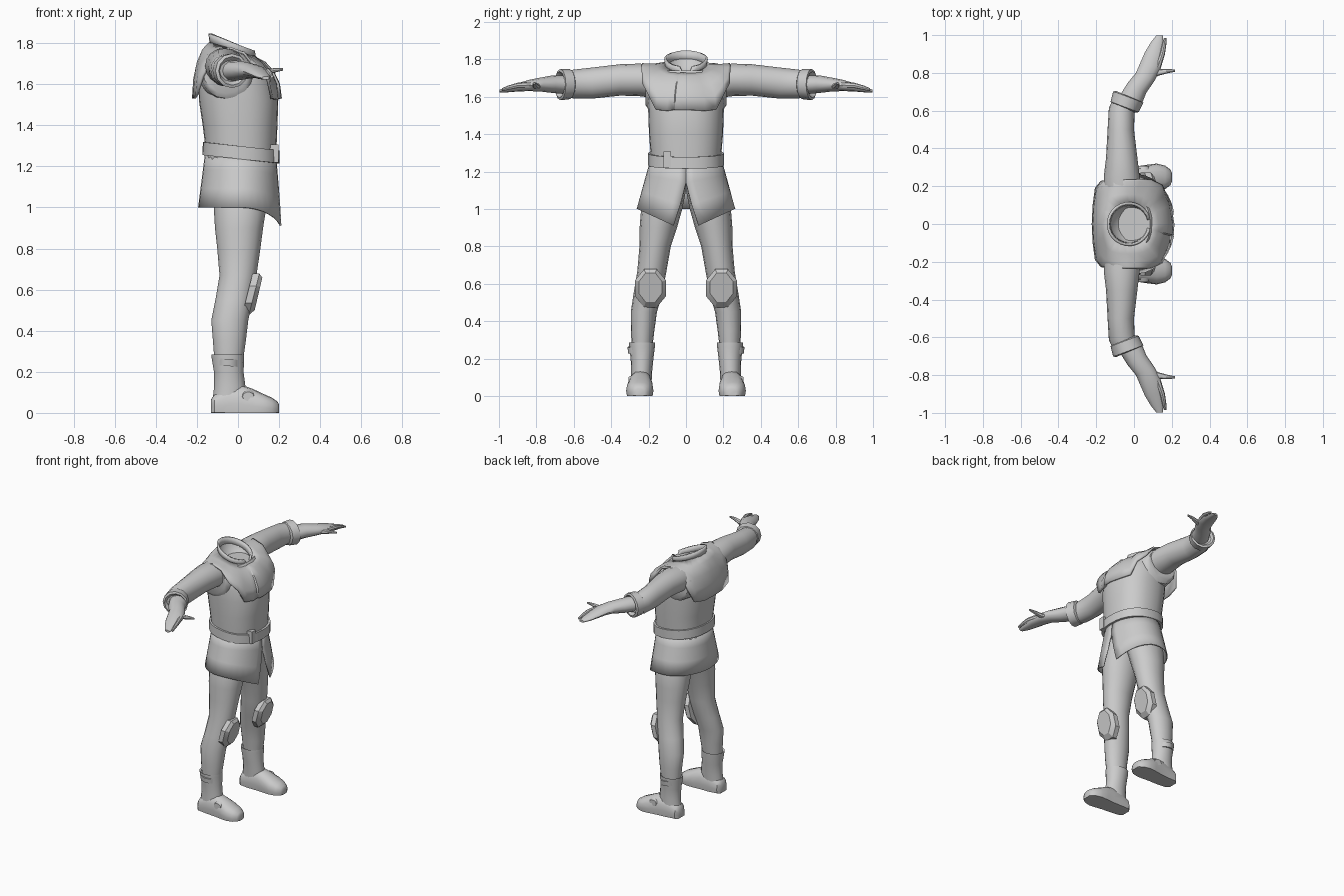
import bpy, bmesh, math

grey = bpy.data.materials.new("neutral grey")
grey.diffuse_color = (0.6, 0.6, 0.6, 1)


def make(name, rows, closed=True, caps=True, thick=0, angle=40):
    """Skin a grid of point rows into one object."""
    bm = bmesh.new()
    grid = [[bm.verts.new(p) for p in row] for row in rows]
    n = len(grid[0])
    for a, b in zip(grid, grid[1:]):
        for i in range(n if closed else n - 1):
            j = (i + 1) % n
            bm.faces.new((a[i], a[j], b[j], b[i]))
    if caps:
        bm.faces.new(grid[0])
        bm.faces.new(grid[-1])
    bmesh.ops.recalc_face_normals(bm, faces=bm.faces)
    me = bpy.data.meshes.new(name)
    bm.to_mesh(me)
    bm.free()
    me.materials.append(grey)
    ob = bpy.data.objects.new(name, me)
    bpy.context.collection.objects.link(ob)
    if thick:
        m = ob.modifiers.new("thickness", 'SOLIDIFY')
        m.thickness, m.offset = thick, 0
    bpy.ops.object.select_all(action='DESELECT')
    ob.select_set(True)
    bpy.context.view_layer.objects.active = ob
    bpy.ops.object.shade_smooth_by_angle(angle=math.radians(angle))
    return ob


def loft(name, axis, rings, s=1, n=16, power=2, turn=0, **kw):
    """Rings: position along axis, two centres, two radii, optional slant."""
    rows = []
    for a, c1, c2, r1, r2, *t in rings:
        t = t[0] if t else 0
        row = []
        for i in range(n):
            f = 2 * math.pi * i / n + turn
            c, d = math.cos(f), math.sin(f)
            c = math.copysign(abs(c) ** (2 / power), c)
            d = math.copysign(abs(d) ** (2 / power), d)
            u, v = c1 + r1 * c, c2 + r2 * d
            if axis == 'z':
                p = (u, v * s, a + t * c)
            elif axis == 'y':
                p = (u, (a + t * c) * s, v)
            else:
                p = (a + t * d, u * s, max(v, 0))
            row.append(p)
        rows.append(row)
    return make(name, rows, **kw)


# Torso
loft("vest", 'z', [
    (1.21, .012, 0, .172, .185), (1.28, .015, 0, .172, .188), (1.4, .01, 0, .182, .198),
    (1.52, .003, 0, .193, .202), (1.6, -.008, 0, .185, .205), (1.67, -.02, 0, .165, .2),
    (1.74, -.03, 0, .115, .15)], n=28, power=2.3)

# Belt and buckle
loft("belt", 'z', [(1.235, .015, 0, .176, .193, -.02), (1.235, .015, 0, .188, .203, -.02),
                   (1.298, .015, 0, .186, .203, -.02), (1.298, .015, 0, .174, .193, -.02)],
     n=28, power=2.3)
loft("buckle", 'x', [(.14, -.1, 1.262, .028, .062), (.197, -.1, 1.262, .028, .062)],
     n=4, turn=math.pi / 4)

# Skirt with a slit and a lowered front hem
rows = []
for t in (0, .33, .66, 1):
    gap, row = .26 * max(0, (t - .33) / .67), []
    for i in range(33):
        f = gap + (2 * math.pi - 2 * gap) * i / 32
        c, d = math.cos(f), math.sin(f)
        hem = 1 - .12 * (1 - abs(d)) * (c > 0)
        row.append((.012 + (.168 + .034 * t) * c, (.185 + .075 * t) * d,
                    1.27 + (hem - 1.27) * t))
    rows.append(row)
make("skirt", rows, closed=False, caps=False, thick=.008)

# Shoulder mantle: skinned from the collar down to a shaped hem
half = [(.19, .1, 1.525), (.165, .16, 1.53), (.145, .205, 1.62), (.09, .23, 1.67),
        (.03, .235, 1.75), (-.04, .235, 1.775), (-.11, .235, 1.745), (-.17, .225, 1.64),
        (-.2, .19, 1.55), (-.212, .1, 1.53)]
hem = [(.207, 0, 1.53)] + half + [(-.217, 0, 1.53)]
hem += [(x, -y, z) for x, y, z in reversed(half)]
hem += [(.192, -.06, 1.53), (.205, -.055, 1.53)]      # overlapping front edge
rows = []
for t in (0, .25, .5, .75, 1):
    row = []
    for x, y, z in hem:
        f = math.atan2(y, x + .03)
        x0, y0 = -.03 + .105 * math.cos(f), .105 * math.sin(f)
        z0 = 1.765 - .035 * math.cos(f)
        h, v = math.sin(t * math.pi / 2) ** .95, t ** 1.5
        row.append((x0 + (x - x0) * h, y0 + (y - y0) * h, z0 + (z - z0) * v))
    rows.append(row)
make("shoulder_mantle", rows, caps=False, thick=.014)

# Standing collar, open at the throat, and the hollow inside it
rows = []
for t in (0, .5, 1):
    row = []
    for i in range(25):
        g = .1 + .22 * t
        f = g + (2 * math.pi - 2 * g) * i / 24
        c, d = math.cos(f), math.sin(f)
        r = .104 + .006 * t
        row.append((-.027 + r * c, r * d, 1.757 - .04 * c + t * (.047 - .003 * c)))
    rows.append(row)
make("collar", rows, closed=False, caps=False, thick=.014)
loft("neck_hollow", 'z', [(1.77, -.027, 0, .1, .1, -.04), (1.735, -.027, 0, .085, .085, -.03),
                          (1.715, -.027, 0, .045, .045, -.015),
                          (1.71, -.027, 0, .01, .01, 0)], n=24, caps=False)

for s, side in ((1, "left"), (-1, "right")):
    # Arms
    loft(side + "_armhole", 'y', [(.13, -.05, 1.645, .14, .125), (.2, -.055, 1.65, .125, .12),
                                  (.216, -.06, 1.66, .11, .105)], s)
    loft(side + "_sleeve", 'y', [
        (.15, -.06, 1.68, .1, .09), (.25, -.065, 1.69, .095, .087),
        (.35, -.065, 1.69, .083, .084), (.5, -.07, 1.673, .07, .083),
        (.6, -.065, 1.668, .068, .077, -.015), (.66, -.04, 1.665, .06, .065, -.025)], s)
    loft(side + "_cuff", 'y', [
        (.615, -.055, 1.667, .062, .07, -.025), (.62, -.05, 1.667, .074, .08, -.028),
        (.672, -.03, 1.665, .08, .084, -.03), (.676, -.028, 1.665, .066, .07, -.028),
        (.655, -.035, 1.665, .055, .05, -.028)], s, n=12)

    # Hands
    loft(side + "_hand", 'y', [
        (.65, -.02, 1.665, .055, .05, -.03), (.72, .015, 1.667, .05, .046, -.025),
        (.78, .06, 1.665, .05, .037, -.02), (.84, .088, 1.66, .054, .03, -.015),
        (.9, .105, 1.65, .047, .022, -.01), (.96, .122, 1.637, .034, .014),
        (.997, .135, 1.63, .018, .008)], s, n=12)
    loft(side + "_index_finger", 'y', [
        (.83, .125, 1.662, .018, .018), (.9, .15, 1.66, .014, .015),
        (.95, .16, 1.648, .011, .012), (.985, .165, 1.637, .007, .008)], s, n=8)
    loft(side + "_thumb", 'x', [
        (.06, .78, 1.66, .03, .022), (.13, .803, 1.657, .018, .015),
        (.18, .81, 1.668, .011, .011), (.218, .812, 1.672, .006, .006)], s, n=8)

    # Legs
    loft(side + "_leg", 'z', [
        (1.15, .005, .09, .14, .1), (1, .01, .13, .128, .11), (.9, .005, .148, .117, .1),
        (.8, .004, .165, .105, .084), (.67, 0, .182, .09, .078), (.55, -.02, .203, .09, .077),
        (.45, -.04, .225, .09, .07), (.35, -.042, .232, .08, .063),
        (.26, -.045, .235, .07, .055)], s)
    loft(side + "_knee_pad", 'x', [
        (.045, .19, .576, .09, .11, .028), (.078, .19, .576, .09, .11, .028),
        (.1, .19, .58, .066, .085, .02)], s, n=8, turn=math.pi / 8, angle=25)

    # Boots
    loft(side + "_boot_shaft", 'z', [
        (.275, -.048, .235, .066, .055), (.285, -.05, .235, .08, .07),
        (.265, -.049, .235, .079, .069), (.2, -.045, .235, .072, .061),
        (.13, -.04, .237, .076, .056), (.05, -.045, .24, .08, .055)], s)
    loft(side + "_boot_foot", 'x', [
        (-.132, .24, .02, .035, .045), (-.115, .24, .03, .055, .06),
        (-.05, .24, .04, .06, .09), (.02, .243, .04, .063, .095), (.07, .245, .035, .069, .083),
        (.12, .247, .028, .073, .066), (.165, .247, .022, .062, .052),
        (.192, .247, .018, .042, .038), (.2, .247, .015, .025, .025)], s, n=16, power=2.4)
    loft(side + "_ankle_strap", 'z', [
        (.228, -.047, .241, .06, .068, -.005), (.262, -.047, .241, .06, .072, -.005)], s)
    loft(side + "_instep_strap", 'y', [
        (.285, .05, .085, .034, .028), (.308, .05, .08, .028, .022)], s, n=10)
